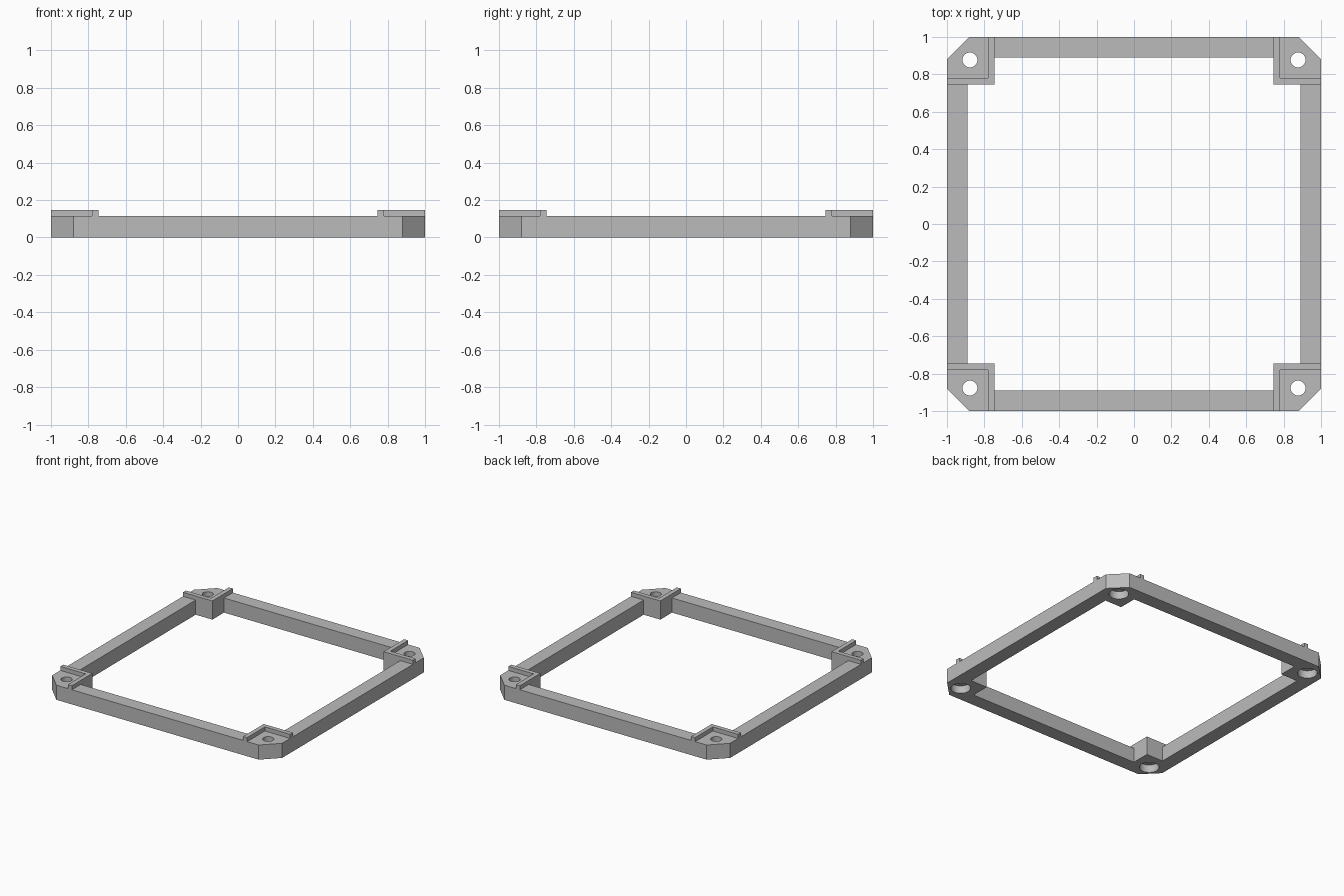
import bpy, bmesh, math
from mathutils import Matrix, Vector

if "Cube" in bpy.data.objects:
    bpy.data.objects.remove(bpy.data.objects["Cube"], do_unlink=True)

HALF, CHAMFER = 1.0, 0.88      # outer half width, where the chamfer starts
BAR, BLOCK, LIP = 0.89, 0.745, 0.78
TOP, LIP_TOP = 0.115, 0.147
HOLE = 0.877                   # screw hole centre

grey = bpy.data.materials.new("plain grey")
grey.use_nodes = True
grey.diffuse_color = (0.5, 0.5, 0.5, 1)
grey.node_tree.nodes["Principled BSDF"].inputs["Base Color"].default_value = (0.5, 0.5, 0.5, 1)


def around(points):
    """Repeat a corner's points at all four corners."""
    return [Matrix.Rotation(k * math.pi / 2, 2) @ Vector(p) for k in range(4) for p in points]


def prism(name, points, z0, z1):
    bm = bmesh.new()
    face = bm.faces.new([bm.verts.new((p[0], p[1], z0)) for p in points])
    ext = bmesh.ops.extrude_face_region(bm, geom=[face])
    verts = [g for g in ext["geom"] if isinstance(g, bmesh.types.BMVert)]
    bmesh.ops.translate(bm, vec=(0, 0, z1 - z0), verts=verts)
    bmesh.ops.recalc_face_normals(bm, faces=bm.faces)
    mesh = bpy.data.meshes.new(name)
    bm.to_mesh(mesh)
    bm.free()
    mesh.materials.append(grey)
    obj = bpy.data.objects.new(name, mesh)
    bpy.context.collection.objects.link(obj)
    return obj


def cut(target, cutter):
    mod = target.modifiers.new("cut", "BOOLEAN")
    mod.operation, mod.solver, mod.object = "DIFFERENCE", "EXACT", cutter
    bpy.context.view_layer.objects.active = target
    bpy.ops.object.modifier_apply(modifier=mod.name)
    bpy.data.objects.remove(cutter, do_unlink=True)


def circle(centre, radius, sides=32):
    return [(centre[0] + radius * math.cos(math.tau * i / sides),
             centre[1] + radius * math.sin(math.tau * i / sides)) for i in range(sides)]


# Square frame with chamfered corners and solid corner blocks
frame = prism("frame", around([(HALF, CHAMFER), (CHAMFER, HALF)]), 0, TOP)
opening = around([(BAR, BLOCK), (BLOCK, BLOCK), (BLOCK, BAR)])
cut(frame, prism("opening_cutter", opening, -0.1, 0.3))

# Screw holes, widened from below
for centre in around([(HOLE, HOLE)]):
    cut(frame, prism("hole_cutter", circle(centre, 0.04), -0.1, 0.3))
    cut(frame, prism("recess_cutter", circle(centre, 0.07), -0.1, 0.06))

# Raised L-shaped lips along the inner edges of the corner blocks
lip = [(BLOCK, BLOCK), (HALF, BLOCK), (HALF, LIP), (LIP, LIP), (LIP, HALF), (BLOCK, HALF)]
corners = around(lip)
for i, place in enumerate(("back_left", "back_right", "front_right", "front_left")):
    prism("corner_lip_" + place, corners[i * len(lip):(i + 1) * len(lip)], TOP, LIP_TOP)

# Smooth hole walls, sharp edges elsewhere
bpy.ops.object.select_all(action="DESELECT")
frame.select_set(True)
bpy.context.view_layer.objects.active = frame
bpy.ops.object.shade_smooth_by_angle(angle=math.radians(30))
